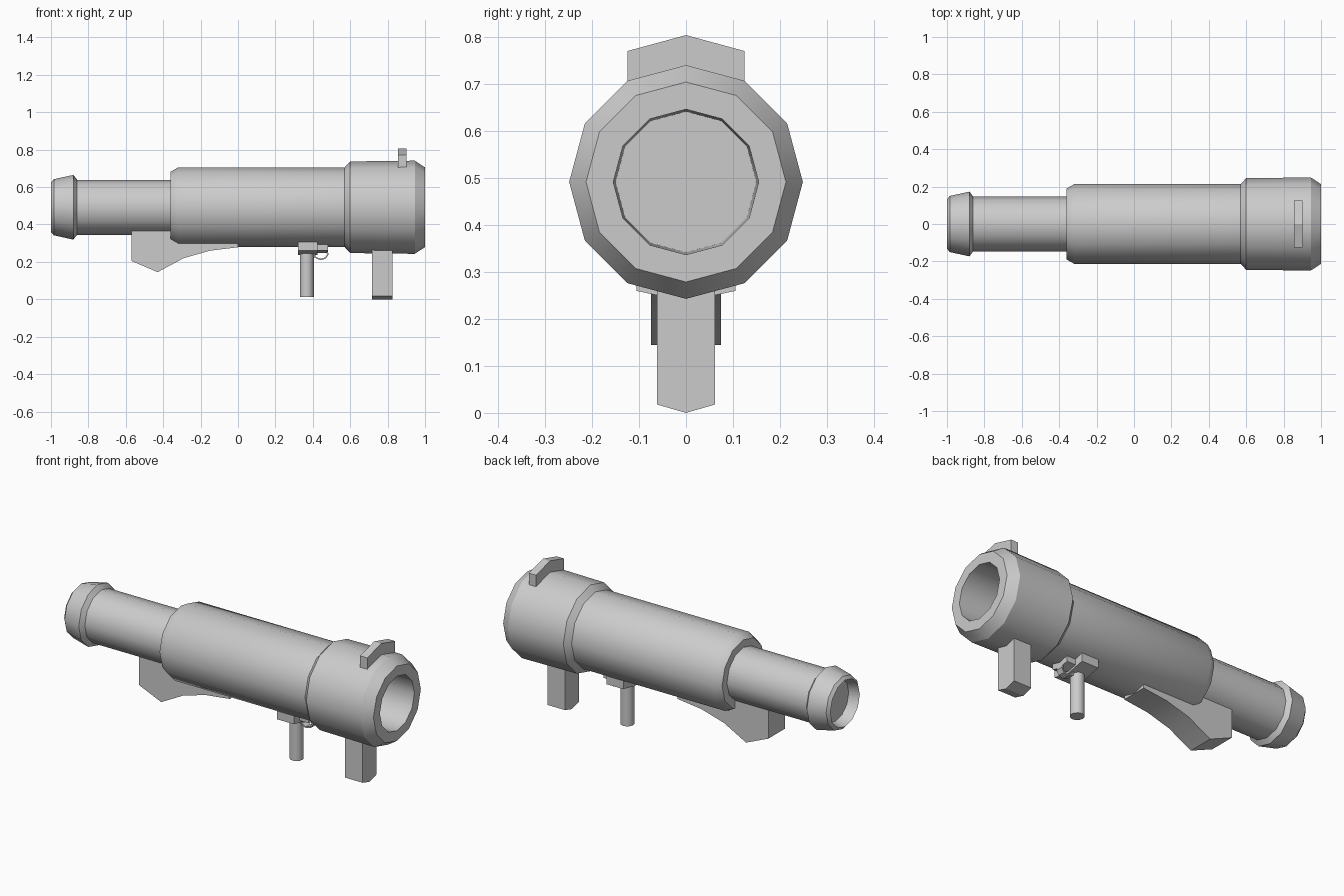
import bpy, bmesh
from math import cos, sin, pi, radians

if "Cube" in bpy.data.objects:
    bpy.data.objects.remove(bpy.data.objects["Cube"])

AXIS_Z = 0.492  # height of the tube axis


def finish(name, bm, smooth=None):
    bmesh.ops.recalc_face_normals(bm, faces=bm.faces)
    mesh = bpy.data.meshes.new(name)
    bm.to_mesh(mesh)
    bm.free()
    ob = bpy.data.objects.new(name, mesh)
    bpy.context.collection.objects.link(ob)
    if smooth:
        bpy.ops.object.select_all(action='DESELECT')
        ob.select_set(True)
        bpy.context.view_layer.objects.active = ob
        bpy.ops.object.shade_smooth_by_angle(angle=radians(smooth))
    return ob


def lathe_x(name, profile, sides=12, smooth=31):
    """Sweep (x, radius) points round the tube axis and cap both ends."""
    bm = bmesh.new()
    rings = [[bm.verts.new((x, r * sin(2 * pi * k / sides),
                            AXIS_Z + r * cos(2 * pi * k / sides)))
              for k in range(sides)] for x, r in profile]
    for a, b in zip(rings, rings[1:]):
        for k in range(sides):
            n = (k + 1) % sides
            bm.faces.new((a[k], a[n], b[n], b[k]))
    bm.faces.new(rings[0])
    bm.faces.new(rings[-1])
    return finish(name, bm, smooth)


def extrude(name, points, axis, lo, hi, smooth=None):
    """Extrude a 2D outline along 'x' (points are y, z) or 'y' (points are x, z)."""
    bm = bmesh.new()

    def co(p, d):
        return (d, p[0], p[1]) if axis == 'x' else (p[0], d, p[1])
    a = [bm.verts.new(co(p, lo)) for p in points]
    b = [bm.verts.new(co(p, hi)) for p in points]
    for k in range(len(points)):
        n = (k + 1) % len(points)
        bm.faces.new((a[k], a[n], b[n], b[k]))
    bm.faces.new(a)
    bm.faces.new(b)
    return finish(name, bm, smooth)


# Main tube: recessed rear cap, flared rear, barrel, muzzle collar and bore
lathe_x("launch_tube", [
    (-0.94, 0.118), (-1.0, 0.132), (-0.985, 0.15), (-0.88, 0.173), (-0.86, 0.147),
    (-0.36, 0.147), (-0.36, 0.19), (-0.32, 0.213), (0.57, 0.213),
    (0.60, 0.245), (0.945, 0.249), (1.0, 0.213), (1.0, 0.155), (0.55, 0.15)])

# Top sight band
extrude("top_sight", [(-0.125, 0.70), (-0.125, 0.771), (0, 0.805),
                      (0.125, 0.771), (0.125, 0.70), (0, 0.735)], 'x', 0.855, 0.90)

# Shoulder rest under the rear
extrude("shoulder_rest", [(-0.57, 0.40), (-0.57, 0.205), (-0.43, 0.145), (-0.29, 0.22),
                          (-0.15, 0.26), (0, 0.278), (0, 0.32), (-0.34, 0.32),
                          (-0.34, 0.40)], 'y', -0.075, 0.075, 35)

# Front grip with pointed foot
extrude("front_grip", [(-0.062, 0.30), (-0.062, 0.018), (0, 0.0),
                       (0.062, 0.018), (0.062, 0.30)], 'x', 0.717, 0.827)

# Trigger housing: wide bracket and narrower front block
for name, w, z_side, z_mid, x0, x1 in (
        ("trigger_bracket", 0.106, 0.26, 0.238, 0.32, 0.425),
        ("trigger_block", 0.055, 0.262, 0.248, 0.425, 0.48)):
    extrude(name, [(-w, 0.31), (-w, z_side), (0, z_mid), (w, z_side), (w, 0.31)],
            'x', x0, x1)

# Rear grip post
bm = bmesh.new()
bmesh.ops.create_cone(bm, cap_ends=True, segments=12, radius1=0.037, radius2=0.037, depth=0.25)
bmesh.ops.translate(bm, verts=bm.verts, vec=(0.368, 0, 0.137))
finish("rear_grip", bm, 31)

# Trigger guard strip: offset outline of a short curved path
outer = [(0.40, 0.25), (0.41, 0.222), (0.44, 0.209), (0.47, 0.217), (0.485, 0.24), (0.475, 0.265)]
inner = [(0.467, 0.262), (0.477, 0.24), (0.466, 0.224), (0.44, 0.217), (0.416, 0.228), (0.408, 0.25)]
extrude("trigger_guard", outer + inner, 'y', -0.02, 0.02)
